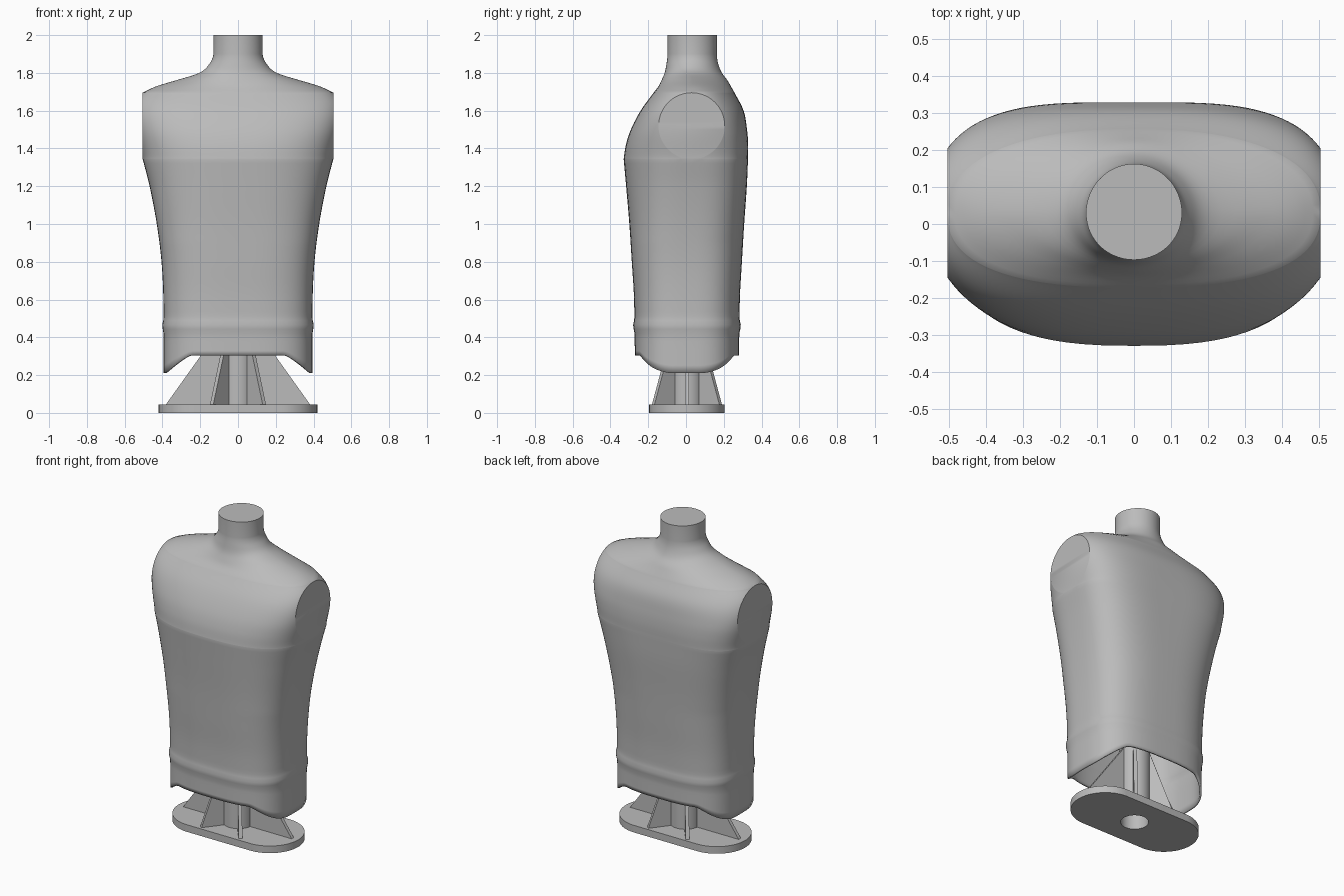
import bpy, bmesh, math
from mathutils import Matrix

cube = bpy.data.objects.get("Cube")
if cube:
    bpy.data.objects.remove(cube, do_unlink=True)

grey = bpy.data.materials.new("mid_grey")
grey.use_nodes = True
COLOUR = (0.5, 0.5, 0.5, 1)
grey.diffuse_color = COLOUR
grey.node_tree.nodes["Principled BSDF"].inputs["Base Color"].default_value = COLOUR


def finish(name, bm, angle=35):
    """Turn a bmesh into a shaded object."""
    bmesh.ops.remove_doubles(bm, verts=bm.verts, dist=1e-5)
    bmesh.ops.recalc_face_normals(bm, faces=bm.faces)
    mesh = bpy.data.meshes.new(name)
    bm.to_mesh(mesh)
    bm.free()
    mesh.materials.append(grey)
    obj = bpy.data.objects.new(name, mesh)
    bpy.context.collection.objects.link(obj)
    bpy.ops.object.select_all(action="DESELECT")
    obj.select_set(True)
    bpy.context.view_layer.objects.active = obj
    bpy.ops.object.shade_smooth_by_angle(angle=math.radians(angle))
    return obj


def loft(rings, cap_end=False, loop=False):
    """Skin a list of closed rings with quads."""
    bm = bmesh.new()
    rows = [[bm.verts.new(p) for p in ring] for ring in rings]
    if loop:
        rows.append(rows[0])
    for low, high in zip(rows, rows[1:]):
        for i in range(len(low)):
            j = (i + 1) % len(low)
            bm.faces.new((low[i], low[j], high[j], high[i]))
    if cap_end:
        bm.faces.new(rows[-1])
    return bm


def sample(table, z):
    """Smooth curve through the rows of a table keyed by height."""
    k = 0
    while k < len(table) - 2 and z > table[k + 1][0]:
        k += 1
    p, q = table[k], table[k + 1]
    o, r = table[max(k - 1, 0)], table[min(k + 2, len(table) - 1)]
    h = q[0] - p[0]
    t = (z - p[0]) / h
    out = []
    for c in range(1, 5):
        m0 = (q[c] - o[c]) / (q[0] - o[0]) * h
        m1 = (r[c] - p[c]) / (r[0] - p[0]) * h
        out.append((2*t**3 - 3*t*t + 1) * p[c] + (t**3 - 2*t*t + t) * m0
                   + (3*t*t - 2*t**3) * q[c] + (t**3 - t*t) * m1)
    return out


# Torso sections: height, half width, front y, back y, squareness
ARM_LOW, ARM_TOP, ARM_Y = 1.345, 1.695, 0.03
BELLY = [(0.2, 0.393, -0.27, 0.28, 3), (0.6, 0.395, -0.275, 0.285, 3),
         (0.8, 0.405, -0.287, 0.296, 3), (1.0, 0.43, -0.30, 0.308, 3),
         (1.2, 0.468, -0.317, 0.322, 3), (ARM_LOW, 0.505, -0.33, 0.328, 3)]
CHEST = [BELLY[-1], (1.42, 0.505, -0.318, 0.329, 3), (1.5, 0.505, -0.292, 0.323, 3),
         (1.6, 0.505, -0.24, 0.305, 2.8), (ARM_TOP, 0.505, -0.172, 0.257, 2.4)]
NECK = [CHEST[-1], (1.73, 0.43, -0.145, 0.237, 2), (1.76, 0.33, -0.13, 0.22, 1.8),
        (1.8, 0.205, -0.113, 0.19, 1.9), (1.85, 0.15, -0.103, 0.17, 2),
        (1.9, 0.13, -0.097, 0.163, 2), (2.0, 0.13, -0.097, 0.163, 2)]
HEM = 0.42


def hem_height(x):
    """Bottom edge: level in front and back, dipping at the sides."""
    t = min(max((abs(x) - 0.25) / 0.14, 0), 1)
    return 0.305 - 0.095 * t ** 1.2


def torso_ring(z, hem_t=None):
    table = BELLY if z <= ARM_LOW else CHEST if z <= ARM_TOP else NECK
    width, front, back, n = sample(table, z)
    bump = 0.008 * math.exp(-((z - 0.46) / 0.025) ** 2)
    width, front, back = width + bump, front - bump, back + bump
    centre, depth = (front + back) / 2, (back - front) / 2
    # Half chord of the round arm cut at this height
    radius = (ARM_TOP - ARM_LOW) / 2
    chord = math.sqrt(max(radius ** 2 - (z - ARM_LOW - radius) ** 2, 0))
    full = width / (1 - (chord / depth) ** n) ** (1 / n)
    shift = (ARM_Y - centre) * min(max((z - 0.9) / 0.445, 0), 1)
    count, sides = 44, ([], [])
    for i in range(count + 1):
        s = math.sin(math.pi * (i / count - 0.5))
        x = width * math.copysign(abs(s) ** (2 / n), s)
        y = depth * max(1 - abs(x / full) ** n, 0) ** (1 / n)
        if abs(s) > 0.99999:
            y = chord
        mid = centre + shift * (x / width) ** 2
        height = z
        if hem_t is not None:
            height = hem_height(x) + hem_t * (HEM - hem_height(x))
        sides[0].append((x, mid - y, height))
        sides[1].append((x, mid + y, height))
    return sides[0] + sides[1][::-1]


rings = [torso_ring(0.3 + 0.12 * t / 5, t / 5) for t in range(5)]
rings += [torso_ring(HEM + (ARM_LOW - HEM) * t / 40) for t in range(40)]
mid_arm, arm_r = (ARM_LOW + ARM_TOP) / 2, (ARM_TOP - ARM_LOW) / 2
rings += [torso_ring(mid_arm - arm_r * math.cos(math.pi * t / 28)) for t in range(28)]
rings += [torso_ring(ARM_TOP + (1.9 - ARM_TOP) * t / 20) for t in range(21)]
rings.append(torso_ring(2.0))
torso = finish("torso", loft(rings, cap_end=True))
shell = torso.modifiers.new("wall", "SOLIDIFY")
shell.thickness, shell.offset = 0.012, -1

# Stand base and hollow post
SEG, POST_R, HOLE_R, BASE_H, MID_Y = 64, 0.09, 0.08, 0.045, 0.005


def round_ring(r, z, stretch=0):
    pts = []
    for i in range(SEG):
        a = 2 * math.pi * (i + 0.5) / SEG
        x = r * math.cos(a) + math.copysign(stretch, math.cos(a))
        pts.append((x, r * math.sin(a) + MID_Y, z))
    return pts


finish("stand_base", loft([round_ring(HOLE_R, 0), round_ring(0.2, 0, 0.22),
                           round_ring(0.2, BASE_H, 0.22), round_ring(HOLE_R, BASE_H)], loop=True))
finish("stand_post", loft([round_ring(HOLE_R, 0.01), round_ring(HOLE_R, 0.58), round_ring(POST_R, 0.58),
                           round_ring(POST_R, 0.01)], loop=True))
finish("post_cap", loft([round_ring(POST_R, 0.57), round_ring(POST_R, 0.59)], cap_end=True))

# Tapered ribs around the post
for number, (angle, reach) in enumerate([(0, 0.385), (180, 0.385), (52, 0.228),
                                         (128, 0.228), (232, 0.228), (308, 0.228)]):
    bm = bmesh.new()
    outline = [(0.085, 0.04), (reach, 0.04), (0.085, 0.46)]
    face = bm.faces.new([bm.verts.new((r, -0.011, z)) for r, z in outline])
    solid = bmesh.ops.extrude_face_region(bm, geom=[face])
    moved = [v for v in solid["geom"] if isinstance(v, bmesh.types.BMVert)]
    bmesh.ops.translate(bm, verts=moved, vec=(0, 0.022, 0))
    bm.transform(Matrix.Translation((0, MID_Y, 0)) @ Matrix.Rotation(math.radians(angle), 4, "Z"))
    finish("stand_rib_%d" % (number + 1), bm)
